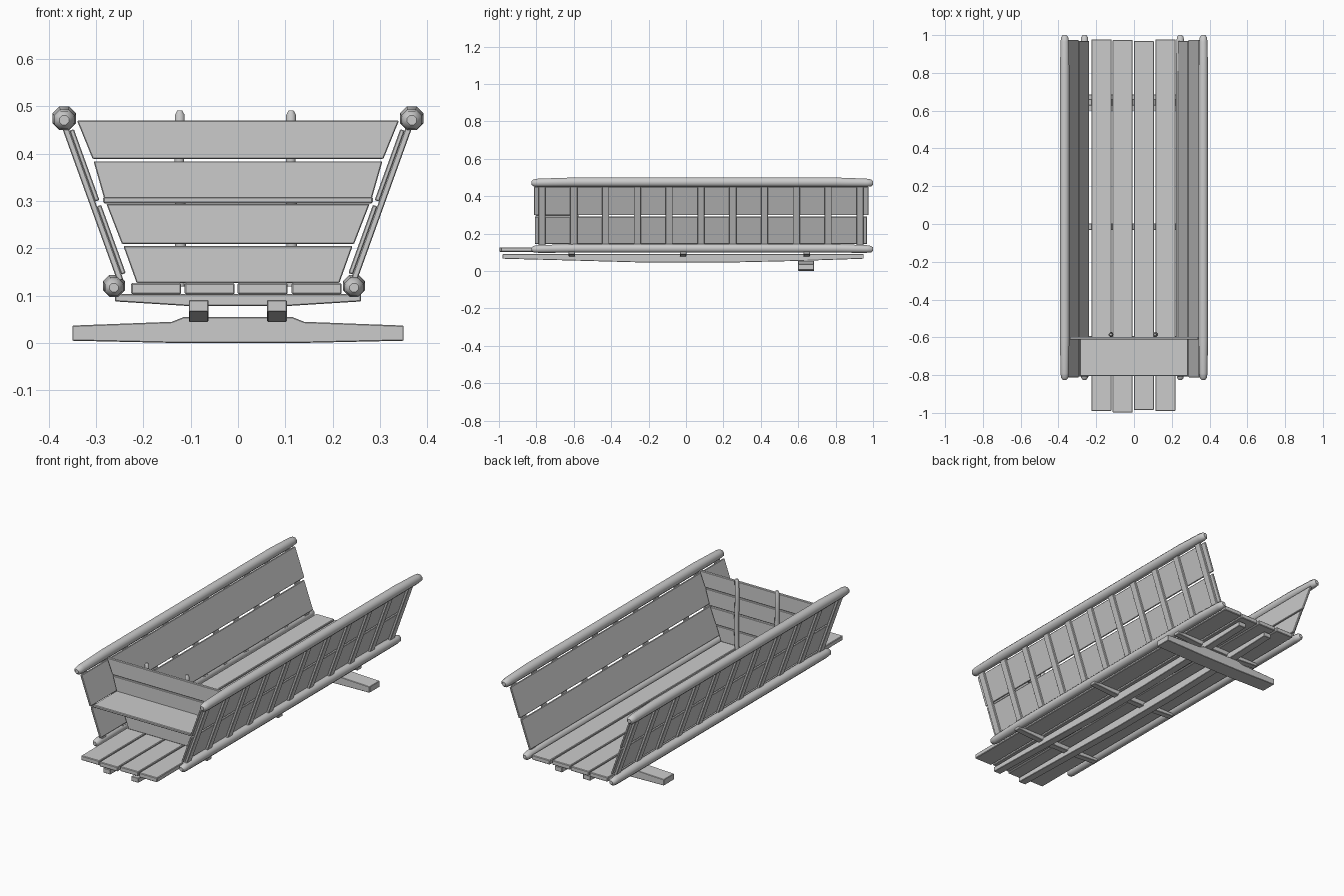
import bpy, bmesh
from math import atan2, cos, sin, pi
from mathutils import Vector, Matrix

if "Cube" in bpy.data.objects:
    bpy.data.objects.remove(bpy.data.objects["Cube"])


def finish(name, bm, bevel=0.0):
    bmesh.ops.recalc_face_normals(bm, faces=bm.faces)
    me = bpy.data.meshes.new(name)
    bm.to_mesh(me)
    bm.free()
    ob = bpy.data.objects.new(name, me)
    bpy.context.collection.objects.link(ob)
    if bevel:
        m = ob.modifiers.new("soft_edges", 'BEVEL')
        m.width = bevel
        m.segments = 1
    return ob


def box(name, center, size, tilt=0.0, bevel=0.003):
    bm = bmesh.new()
    bmesh.ops.create_cube(bm, size=1)
    bmesh.ops.scale(bm, vec=size, verts=bm.verts)
    bmesh.ops.transform(bm, verts=bm.verts,
                        matrix=Matrix.Translation(center) @ Matrix.Rotation(tilt, 4, 'Y'))
    return finish(name, bm, bevel)


def prism(name, profile, axis, lo, hi, bevel=0.002):
    # extrude a 2D outline (u, z) along x or y
    bm = bmesh.new()
    place = (lambda u, z, d: (d, u, z)) if axis == 'x' else (lambda u, z, d: (u, d, z))
    f = bm.faces.new([bm.verts.new(place(u, z, lo)) for u, z in profile])
    ext = bmesh.ops.extrude_face_region(bm, geom=[f])
    verts = [g for g in ext['geom'] if isinstance(g, bmesh.types.BMVert)]
    off = (hi - lo, 0, 0) if axis == 'x' else (0, hi - lo, 0)
    bmesh.ops.translate(bm, vec=off, verts=verts)
    return finish(name, bm, bevel)


def pole(name, rings, sides, axis):
    # rings: (x, y, z, radius) along a y or z axis
    bm = bmesh.new()
    loops = []
    for x, y, z, r in rings:
        loop = []
        for i in range(sides):
            a = 2 * pi * (i + 0.5) / sides
            d = (cos(a) * r, 0, sin(a) * r) if axis == 'y' else (cos(a) * r, sin(a) * r, 0)
            loop.append(bm.verts.new(Vector((x, y, z)) + Vector(d)))
        loops.append(loop)
    for a, b in zip(loops, loops[1:]):
        for i in range(sides):
            j = (i + 1) % sides
            bm.faces.new((a[i], a[j], b[j], b[i]))
    bm.faces.new(loops[0])
    bm.faces.new(loops[-1])
    ob = finish(name, bm)
    for p in ob.data.polygons:
        p.use_smooth = len(p.vertices) == 4
    return ob


# floor planks
for i, (x, y0, y1) in enumerate([(-0.173, -0.99, 0.978), (-0.060, -0.998, 0.975),
                                 (0.052, -0.985, 0.97), (0.166, -0.99, 0.978)]):
    box(f"floor_plank_{i + 1}", (x, (y0 + y1) / 2, 0.115), (0.106, y1 - y0, 0.024))

# cross bars below the floor
bar = [(-0.26, 0.088), (-0.1, 0.078), (0.1, 0.078), (0.26, 0.088), (0.26, 0.104), (-0.26, 0.104)]
for i, y in enumerate((-0.61, -0.015, 0.645)):
    prism(f"cross_bar_{i + 1}", bar, 'y', y - 0.017, y + 0.017)

# two long beams, deeper in the middle
beam = [(-0.98, 0.066), (-0.6, 0.056), (-0.2, 0.045), (0.2, 0.045), (0.6, 0.054),
        (0.95, 0.066), (0.95, 0.091), (-0.98, 0.091)]
for side, x in (("left", -0.083), ("right", 0.082)):
    prism(f"long_beam_{side}", beam, 'x', x - 0.021, x + 0.021)

# bolster carrying the rear
bolster = [(-0.35, 0.005), (-0.12, 0.0), (0.12, 0.0), (0.35, 0.005), (0.35, 0.037),
           (0.14, 0.045), (0.115, 0.055), (-0.115, 0.055), (-0.14, 0.045), (-0.35, 0.037)]
prism("rear_bolster", bolster, 'y', 0.6, 0.685)

# tilted side walls
tilt = atan2(0.11, 0.305)
for side, s, shift, low_x in (("left", -1, -0.004, -0.262), ("right", 1, 0.0, 0.245)):
    def wall_point(z, out):
        x = 0.232 + (z - 0.145) * 0.11 / 0.305 + out * cos(tilt)
        return s * x + shift, z - out * sin(tilt)

    for label, z0, z1, y0, y1 in (("lower", 0.148, 0.292, -0.808, 0.968),
                                  ("upper", 0.302, 0.452, -0.812, 0.975)):
        x, z = wall_point((z0 + z1) / 2, 0.005)
        box(f"{side}_wall_plank_{label}", (x, (y0 + y1) / 2, z),
            (0.010, y1 - y0, (z1 - z0) / cos(tilt)), s * tilt, 0.002)
    for i in range(11):
        x, z = wall_point(0.30, 0.016)
        box(f"{side}_wall_slat_{i + 1}", (x, -0.77 + 0.17 * i, z),
            (0.013, 0.038, 0.345), s * tilt, 0.002)

    # round rails above and below the wall
    for label, x, z, r in (("top", s * 0.367, 0.475, 0.027), ("bottom", low_x, 0.121, 0.025)):
        rings = [(x, y, z - drop, r * k) for y, k, drop in
                 ((-0.825, 0.4, 0.004), (-0.815, 0.75, 0.004), (-0.79, 0.88, 0.003),
                  (-0.6, 1, 0), (0.1, 1, 0), (0.8, 1, 0),
                  (0.965, 0.88, 0.003), (0.99, 0.75, 0.004), (1.0, 0.4, 0.004))]
        pole(f"{side}_{label}_rail", rings, 8, 'y')

# front board of four planks that widen upwards
for i, (z0, z1, w0, w1) in enumerate([(0.127, 0.205, 0.214, 0.242), (0.209, 0.294, 0.245, 0.278),
                                      (0.300, 0.384, 0.281, 0.305), (0.389, 0.470, 0.307, 0.340)]):
    prism(f"front_board_{i + 1}", [(-w0, z0), (w0, z0), (w1, z1), (-w1, z1)], 'y', -0.612, -0.597)

# driver's seat ahead of the front board
box("seat", (0, -0.705, 0.302), (0.57, 0.2, 0.014))

# posts behind the front board
for side, x in (("left", -0.123), ("right", 0.112)):
    rings = [(x, -0.586, 0.12, 0.011), (x + 0.002, -0.585, 0.25, 0.013), (x - 0.001, -0.586, 0.38, 0.011),
             (x, -0.586, 0.482, 0.011), (x, -0.586, 0.491, 0.006)]
    pole(f"board_post_{side}", rings, 8, 'z')
